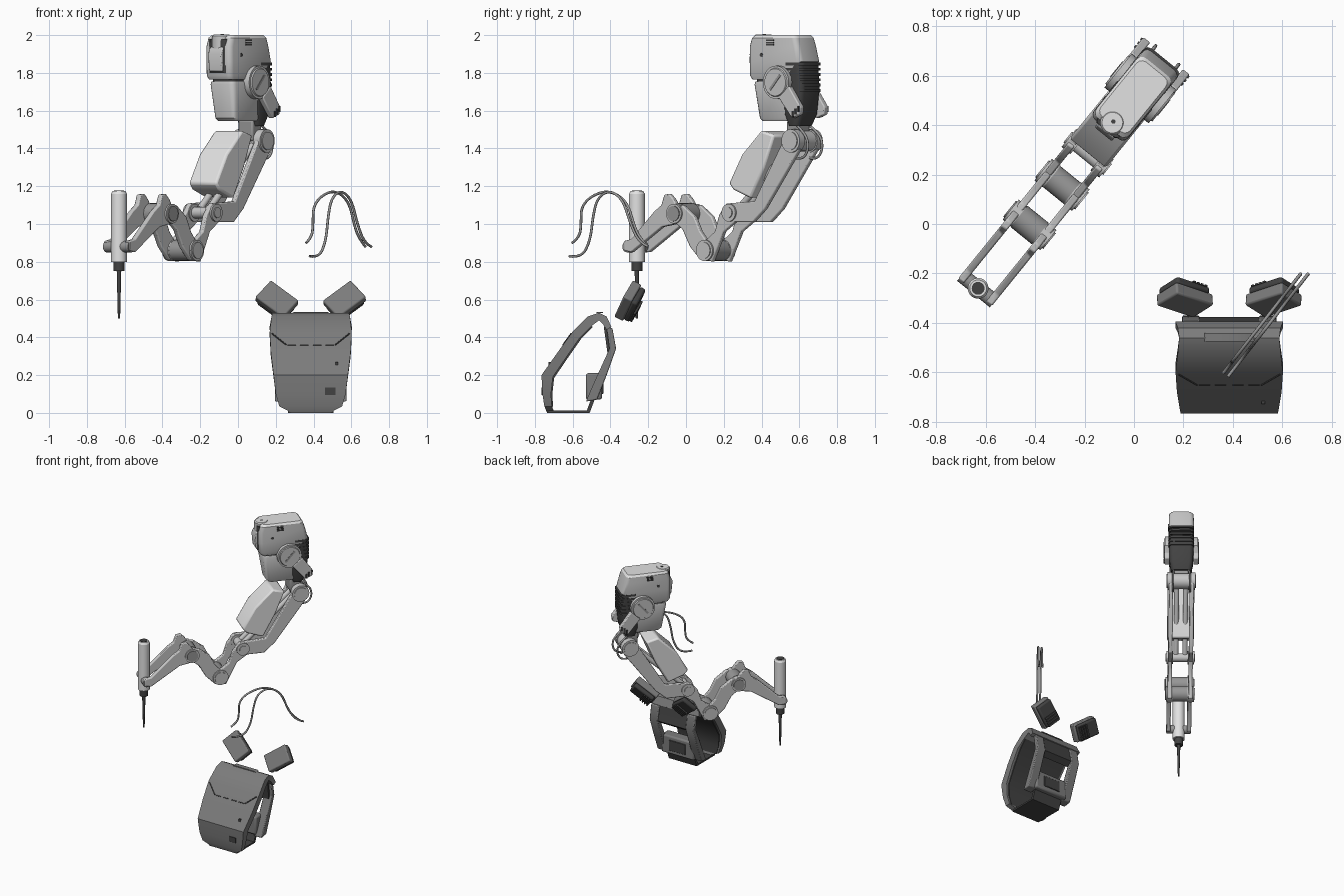
import bpy, bmesh, math
from mathutils import Matrix, Vector

old = bpy.data.objects.get("Cube")
if old:
    bpy.data.objects.remove(old)


def material(name, v):
    m = bpy.data.materials.new(name)
    m.use_nodes = True
    m.diffuse_color = (v, v, v, 1)
    m.node_tree.nodes["Principled BSDF"].inputs["Base Color"].default_value = (v, v, v, 1)
    return m


PALE = material("pale grey", .76)
LIGHT = material("light grey", .57)
MID = material("mid grey", .31)
PACK = material("pack grey", .2)
DARK = material("dark grey", .055)

# Arm frame: x runs along the arm, y across it, z up
ARM = Matrix.Translation((-.63, -.26, 0)) @ Matrix.Rotation(math.atan2(.777, .63), 4, 'Z')


def finish(name, bm, mat, frame, bevel=0):
    bmesh.ops.recalc_face_normals(bm, faces=bm.faces)
    me = bpy.data.meshes.new(name)
    bm.to_mesh(me)
    bm.free()
    me.materials.append(mat)
    me.polygons.foreach_set("use_smooth", [True] * len(me.polygons))
    me.set_sharp_from_angle(angle=math.radians(35))
    ob = bpy.data.objects.new(name, me)
    ob.matrix_world = frame
    bpy.context.collection.objects.link(ob)
    if bevel:
        mod = ob.modifiers.new("Bevel", 'BEVEL')
        mod.width, mod.segments = bevel, 2
    return ob


def loft(name, rings, mat, frame=ARM, bevel=0):
    bm = bmesh.new()
    vs = [[bm.verts.new(p) for p in r] for r in rings]
    n = len(vs[0])
    for a, b in zip(vs, vs[1:]):
        for i in range(n):
            bm.faces.new((a[i], a[(i + 1) % n], b[(i + 1) % n], b[i]))
    bm.faces.new(vs[0])
    bm.faces.new(vs[-1])
    return finish(name, bm, mat, frame, bevel)


def prism(name, pts, y0, y1, mat, frame=ARM, bevel=0):
    return loft(name, [[(a, y, z) for a, z in pts] for y in (y0, y1)], mat, frame, bevel)


def box(name, lo, hi, mat, frame=ARM, bevel=0):
    pts = [(lo[0], lo[2]), (hi[0], lo[2]), (hi[0], hi[2]), (lo[0], hi[2])]
    return prism(name, pts, lo[1], hi[1], mat, frame, bevel)


def rod(name, p0, p1, r0, mat, r1=None, frame=ARM, sides=24):
    p0, p1 = Vector(p0), Vector(p1)
    q = (p1 - p0).to_track_quat('Z', 'Y')
    ring = lambda p, r: [p + q @ Vector((r * math.cos(t * math.tau / sides), r * math.sin(t * math.tau / sides), 0))
                         for t in range(sides)]
    return loft(name, [ring(p0, r0), ring(p1, r1 or r0)], mat, frame)


def rounded(z, s0, s1, w, r=.028):
    pts = []
    for k, (cx, cy) in enumerate([(s1 - r, w - r), (s0 + r, w - r), (s0 + r, r - w), (s1 - r, r - w)]):
        for j in range(4):
            t = math.radians(90 * k + 30 * j)
            pts.append((cx + r * math.cos(t), cy + r * math.sin(t), z))
    return pts


def cable(name, pts, r, mat, frame):
    cu = bpy.data.curves.new(name, 'CURVE')
    cu.dimensions, cu.bevel_depth, cu.bevel_resolution = '3D', r, 2
    sp = cu.splines.new('NURBS')
    sp.points.add(len(pts) - 1)
    for p, c in zip(sp.points, pts):
        p.co = (*c, 1)
    sp.order_u, sp.use_endpoint_u, sp.resolution_u = 3, True, 6
    cu.materials.append(mat)
    ob = bpy.data.objects.new(name, cu)
    ob.matrix_world = frame
    bpy.context.collection.objects.link(ob)


# Tool at the end of the arm
rod("tool_body", (0, 0, .80), (0, 0, 1.16), .042, PALE)
rod("tool_rim", (0, 0, 1.16), (0, 0, 1.175), .042, PALE, .034)
rod("tool_cap", (0, 0, 1.17), (0, 0, 1.178), .026, DARK)
rod("tool_collar", (0, 0, .75), (0, 0, .82), .03, DARK)
rod("tool_needle", (0, 0, .5), (0, 0, .75), .006, DARK, .012)
rod("tool_pivot", (0, -.085, .88), (0, .085, .88), .03, MID)

# Arm joints: position, height, radius, barrel radius, hub and barrel colours
joints = {"wrist": (.33, 1.055, .052, .055, MID, MID), "forearm": (.538, .86, .056, .055, LIGHT, MID),
          "elbow": (.703, 1.06, .047, .03, LIGHT, LIGHT), "shoulder": (1.126, 1.44, .062, .055, LIGHT, LIGHT)}
for name, (s, z, r, barrel, hub_mat, barrel_mat) in joints.items():
    for sg in (1, -1):
        rod(name + "_joint", (s, sg * .052, z), (s, sg * .098, z), r, LIGHT)
    rod(name + "_hub", (s, -.104, z), (s, .104, z), r * .78 if barrel > .04 else .028, hub_mat)
    rod(name + "_barrel", (s, -.055, z), (s, .055, z), barrel, barrel_mat)

# Paired link plates
links = {
    "tool_link": [(-.02, .86), (.03, .85), (.24, .985), (.33, 1.0), (.37, 1.05), (.32, 1.13),
                  (.29, 1.16), (.255, 1.155), (.235, 1.1), (.19, 1.07), (.03, .92), (-.02, .91)],
    "forearm_link": [(.30, 1.03), (.38, .97), (.43, .88), (.50, .81), (.57, .81), (.58, .87),
                     (.50, .96), (.46, 1.04), (.38, 1.10), (.32, 1.10)],
    "elbow_link": [(.51, .82), (.58, .80), (.63, .90), (.66, .96), (.75, 1.02), (.75, 1.08),
                   (.68, 1.11), (.63, 1.05), (.60, .96), (.53, .91)],
    "upper_link": [(.66, 1.05), (.70, 1.01), (.86, 1.01), (.94, 1.08), (1.17, 1.39), (1.17, 1.46),
                   (1.09, 1.48), (1.04, 1.40), (.87, 1.12), (.70, 1.11)],
}
for side, sg in (("left", 1), ("right", -1)):
    for name, pts in links.items():
        prism(f"{side}_{name}", pts, sg * .058, sg * .088, LIGHT, bevel=.006)
    rod(side + "_piston", (.72, sg * .032, 1.08), (1.1, sg * .032, 1.43), .018, LIGHT)

# Cover on the upper arm
prism("arm_cover", [(.92, 1.495), (1.01, 1.47), (.94, 1.3), (.85, 1.135), (.73, 1.18), (.70, 1.215), (.79, 1.37)],
      -.094, .094, PALE, bevel=.012)

# Neck under the head
box("neck_block", (1.06, -.05, 1.44), (1.14, .05, 1.55), MID, bevel=.01)
for sg in (1, -1):
    cable("neck_cable", [(1.12, sg * .05, 1.53), (1.2, sg * .06, 1.48), (1.22, sg * .06, 1.40),
                         (1.18, sg * .06, 1.34), (1.13, sg * .06, 1.35)], .007, MID, ARM)

# Head shell
loft("head_upper", [rounded(1.765, .84, 1.10, .083), rounded(1.785, .828, 1.12, .088), rounded(1.86, .826, 1.185, .089),
                    rounded(1.94, .826, 1.165, .088), rounded(1.985, .84, 1.15, .086)], LIGHT)
loft("head_roof", [rounded(1.985, .84, 1.15, .086), rounded(2.0, .855, 1.138, .076)], PALE)
loft("head_lower", [rounded(1.545, .90, 1.09, .068), rounded(1.56, .885, 1.10, .075), rounded(1.74, .855, 1.12, .084),
                    rounded(1.755, .86, 1.12, .08)], LIGHT)
loft("head_seam", [rounded(z, .865, 1.11, .075) for z in (1.75, 1.77)], DARK)
loft("head_back", [rounded(1.52, 1.08, 1.15, .07), rounded(1.58, 1.06, 1.175, .082),
                   rounded(1.72, 1.05, 1.19, .086), rounded(1.85, 1.06, 1.18, .088)], DARK)
for i in range(6):
    z = 1.70 + i * .028
    loft("back_rib", [rounded(z, 1.06, 1.195, .09), rounded(z + .015, 1.06, 1.195, .09)], DARK)

# Face
loft("face_recess", [rounded(1.80, .819, .9, .06, .02), rounded(1.98, .821, .9, .058, .02)], DARK)
prism("face_block", [(.835, 1.80), (.81, 1.81), (.802, 1.90), (.816, 1.935), (.835, 1.94)], -.045, .045, LIGHT, bevel=.006)
rod("face_turret", (.862, 0, 1.93), (.862, 0, 1.995), .05, LIGHT)
rod("turret_cap", (.862, 0, 1.995), (.862, 0, 2.003), .048, PALE, .042)
rod("turret_hole", (.868, 0, 1.99), (.868, 0, 2.005), .009, DARK)

# Side discs, clips and vents
for side, sg in (("left", 1), ("right", -1)):
    y = lambda a: sg * a
    prism(side + "_clip_arm", [(1.06, 1.67), (1.13, 1.73), (1.21, 1.62), (1.205, 1.58), (1.15, 1.56)],
          y(.085), y(.12), LIGHT, bevel=.006)
    for k in range(3):
        a, z = 1.16 + k * .019, 1.578 + k * .014
        box(side + "_clip_tooth", (a - .006, y(.095), z - .012), (a + .006, y(.125), z + .02), DARK)
    rod(side + "_ear_disc", (1.04, y(.07), 1.75), (1.04, y(.115), 1.75), .088, LIGHT, sides=32)
    rod(side + "_ear_face", (1.04, y(.115), 1.75), (1.04, y(.122), 1.75), .076, LIGHT, .072, sides=32)
    prism(side + "_ear_slot", [(1.0, 1.715), (1.012, 1.708), (1.08, 1.785), (1.068, 1.792)], y(.12), y(.125), MID)
    for k in range(3):
        box(side + "_vent", (.955, y(.08), 1.944 + k * .012), (1.005, y(.0915), 1.952 + k * .012), DARK)
    rod(side + "_screw", (.92, y(.08), 1.895), (.92, y(.0905), 1.895), .01, DARK, sides=12)

# Two hanging cables
LOOP = Matrix.Translation((.37, -.61, 0)) @ Matrix.Rotation(math.atan2(.41, .32), 4, 'Z')
outer = [(0, .90), (.05, .93), (.06, 1.0), (.06, 1.09), (.13, 1.15), (.25, 1.18), (.37, 1.12), (.42, .98), (.46, .92), (.51, .88)]
inner = [(0, .83), (.08, .82), (.14, .91), (.16, 1.05), (.19, 1.14), (.27, 1.18), (.36, 1.13), (.41, 1.0), (.47, .90), (.53, .88)]
for name, y, pts in (("outer_cable", .012, outer), ("inner_cable", -.012, inner)):
    cable(name, [(t, y, z) for t, z in pts], .007, MID, LOOP)

# Pack: a wrapped shell, open at the sides
PACK_AT = Matrix.Translation((.385, 0, 0))


def half_width(z):
    stops = [(0, .10), (.03, .165), (.10, .185), (.35, .215), (.47, .218), (.54, .20)]
    for (a, wa), (b, wb) in zip(stops, stops[1:]):
        if z <= b:
            return wa + (wb - wa) * max(0, z - a) / (b - a)


def ribbon(name, pairs, mat, scale=1):
    rings = []
    for y0, z0, y1, z1 in pairs:
        w = half_width(z0) * scale
        rings.append([(-w, y0, z0), (w, y0, z0), (w, y1, z1), (-w, y1, z1)])
    return loft(name, rings, mat, PACK_AT)


shell = [(-.735, 0, -.70, .01), (-.75, .035, -.71, .035), (-.76, .1, -.715, .1), (-.765, .2, -.705, .19),
         (-.68, .32, -.63, .30), (-.6, .43, -.56, .40), (-.52, .51, -.50, .46),
         (-.46, .53, -.46, .49), (-.42, .51, -.44, .47), (-.395, .455, -.42, .44)]
ribbon("pack_shell", shell, PACK)
ribbon("pack_lining", [(y, z, y + .007, z - .005) for _, _, y, z in shell[1:7]], DARK, .92)
ribbon("pack_back_pad", [(-.405, .475, -.435, .455), (-.395, .42, -.43, .42), (-.375, .34, -.415, .31)], DARK, .8)
box("pack_pouch", (-.14, -.53, .07), (.14, -.445, .21), PACK, PACK_AT, .012)
box("pouch_flap", (-.07, -.45, .10), (.07, -.438, .18), DARK, PACK_AT, .004)
for sg in (1, -1):
    ends = [(-.39, .45), (-.37, .34), (-.42, .2), (-.47, .07), (-.53, .06), (-.50, .13), (-.46, .22), (-.405, .34), (-.42, .45)]
    loft("pack_back_rail", [[(sg * x, y, z) for y, z in ends] for x in (.12, .19)], PACK, PACK_AT, .006)
prism("pack_bottom", [(-.12, 0), (.12, 0), (.12, .012), (-.12, .012)], -.735, -.51, DARK, PACK_AT)
loft("pack_bottom_tab", [[(x, -.53, .0), (x, -.51, .0), (x, -.48, .08), (x, -.50, .08)] for x in (-.12, .12)], DARK, PACK_AT)
prism("pack_top_plate", [(-.1, .528), (.1, .528), (.09, .534), (-.09, .534)], -.475, -.44, PACK, PACK_AT)

# Seams and tags on the pack front
for sg in (1, -1):
    rod("slanted_seam", (sg * .205, -.608, .42), (sg * .13, -.651, .36), .004, DARK, frame=PACK_AT, sides=6)
    for x in (.035, .1):
        rod("dash_seam", (sg * (x - .022), -.651, .36), (sg * (x + .022), -.651, .36), .003, DARK, frame=PACK_AT, sides=6)
box("front_tag", (.075, -.766, .095), (.13, -.758, .135), DARK, PACK_AT)
box("front_mark", (.13, -.728, .25), (.145, -.715, .27), DARK, PACK_AT)

# Shoulder clamps
for sg in (1, -1):
    b = Vector((.15, -.05, -.11)).normalized()
    n = Vector((.12, -.9, .42))
    n = (n - b * n.dot(b)).normalized()
    a = b.cross(n)
    rot = Matrix((a, b, n)).transposed().to_4x4()
    at = PACK_AT @ Matrix.Diagonal((sg, 1, 1, 1)) @ Matrix.Translation((-.18, -.295, .587)) @ rot
    box("shoulder_clamp", (-.066, -.095, -.012), (.066, .095, .04), PACK, at, .008)
    box("clamp_back", (-.062, -.085, -.045), (.062, .085, -.01), DARK, at, .012)
    for k in range(4):
        box("clamp_tooth", (-.05, .01 + k * .02, -.056), (.05, .022 + k * .02, -.04), DARK, at)
